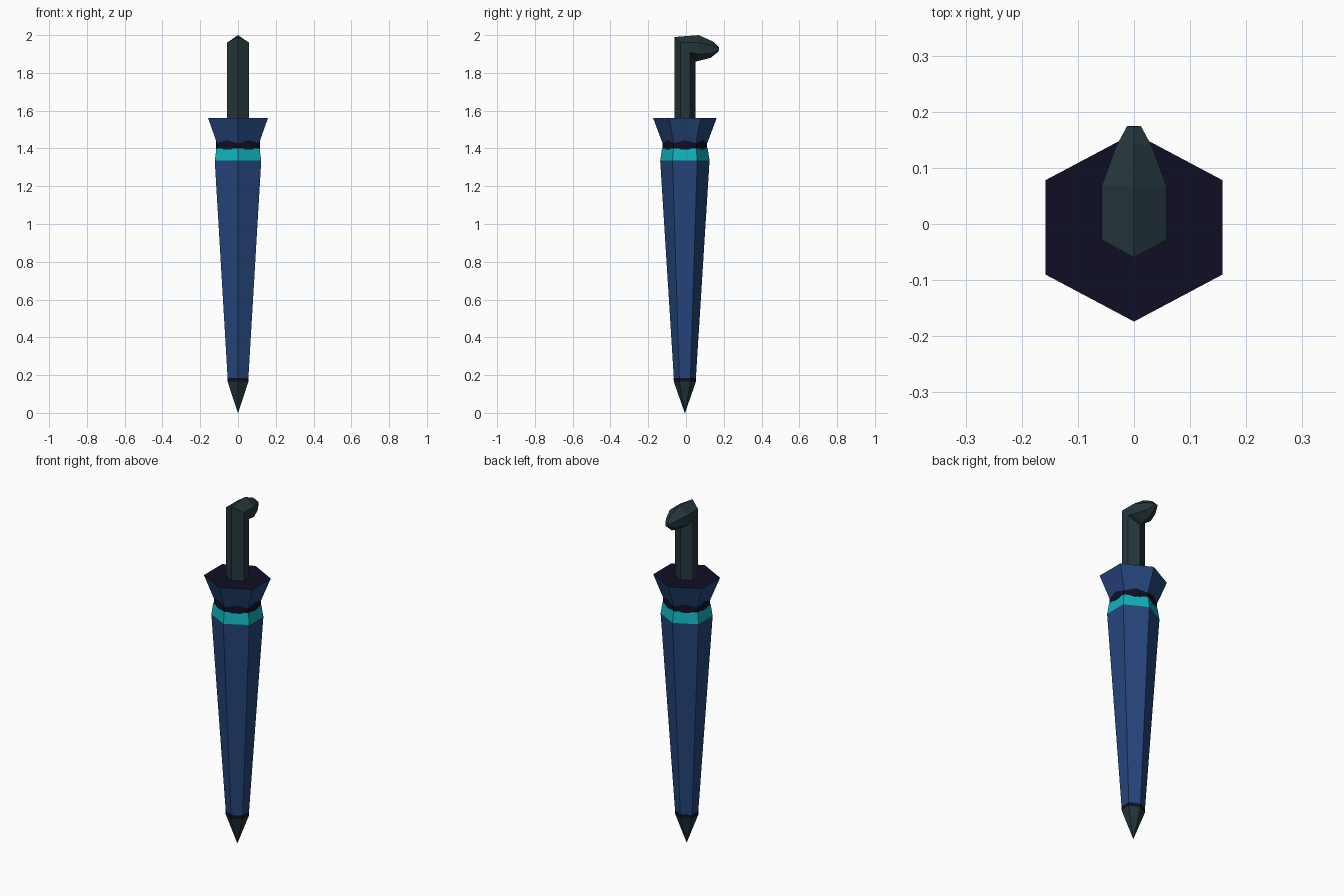
import bpy, bmesh, math

if "Cube" in bpy.data.objects:
    bpy.data.objects.remove(bpy.data.objects["Cube"])

CY = -0.006      # axis of the folded canopy
YS = 0.92        # hexagon is slightly flattened front to back


def material(name, rgb):
    m = bpy.data.materials.new(name)
    m.diffuse_color = (*rgb, 1)
    m.use_nodes = True
    m.node_tree.nodes["Principled BSDF"].inputs["Base Color"].default_value = m.diffuse_color
    return m


BLUE = material("canopy blue", (0.019, 0.060, 0.200))
TEAL = material("strap teal", (0.005, 0.440, 0.490))
NAVY = material("dark navy", (0.005, 0.0045, 0.018))
SLATE = material("dark slate", (0.018, 0.037, 0.044))


def loft(name, rings, mats, index_rule=None):
    """Skin a list of equal-length rings and cap both ends."""
    bm = bmesh.new()
    vs = [[bm.verts.new(p) for p in r] for r in rings]
    n = len(rings[0])
    for a, b in zip(vs, vs[1:]):
        for i in range(n):
            j = (i + 1) % n
            bm.faces.new((a[i], a[j], b[j], b[i]))
    bm.faces.new(vs[0][::-1])
    bm.faces.new(vs[-1])
    bmesh.ops.remove_doubles(bm, verts=bm.verts, dist=1e-5)
    bmesh.ops.recalc_face_normals(bm, faces=bm.faces)
    if index_rule:
        for f in bm.faces:
            f.material_index = index_rule(f)
    me = bpy.data.meshes.new(name)
    bm.to_mesh(me)
    bm.free()
    for m in mats:
        me.materials.append(m)
    ob = bpy.data.objects.new(name, me)
    bpy.context.collection.objects.link(ob)
    return ob


def hexagon(half_x, z, bulge=None):
    """Hexagon with points to front and back; bulge adds pushed-out mid points."""
    r = half_x / math.cos(math.pi / 6)
    n = 12 if bulge else 6
    pts = []
    for i in range(n):
        a = math.tau * i / n - math.pi / 2
        rr = half_x * bulge if bulge and i % 2 else r
        pts.append((rr * math.cos(a), CY + YS * rr * math.sin(a), z))
    return pts


# pointed ferrule
loft("tip", [hexagon(0.0008, 0.0), hexagon(0.055, 0.165)], [SLATE])
loft("tip_band", [hexagon(0.055, 0.165, 1.01), hexagon(0.056, 0.186, 1.01)], [NAVY])

# folded canopy, strap and neck
loft("canopy", [hexagon(0.055, 0.184), hexagon(0.123, 1.335)], [BLUE])
loft("strap", [hexagon(0.123, 1.335), hexagon(0.114, 1.40)], [TEAL])
loft("neck", [hexagon(0.111, 1.395, 1.055), hexagon(0.111, 1.47, 1.055)], [NAVY])

# flared collar with dark top
loft("collar", [hexagon(0.1105, 1.425), hexagon(0.158, 1.56)], [BLUE, NAVY],
     lambda f: 1 if f.normal.z > 0.9 else 0)


def handle_ring(w, outer, side1, side2, inner):
    """Six points mirrored across x, each given as (y, z)."""
    return [(0, *outer), (w, *side1), (w, *side2),
            (0, *inner), (-w, *side2), (-w, *side1)]


# hooked handle: shaft, mitred corner, hook, blunt end
loft("handle", [
    handle_ring(0.058, (-0.06, 1.55), (-0.028, 1.55), (0.02, 1.55), (0.05, 1.55)),
    handle_ring(0.058, (-0.06, 1.99), (-0.028, 1.96), (0.02, 1.91), (0.05, 1.86)),
    handle_ring(0.058, (0.067, 2.0), (0.067, 1.96), (0.065, 1.90), (0.06, 1.862)),
    handle_ring(0.032, (0.143, 1.966), (0.138, 1.945), (0.135, 1.902), (0.132, 1.88)),
    handle_ring(0.012, (0.173, 1.937), (0.175, 1.932), (0.174, 1.92), (0.17, 1.912)),
], [SLATE])
